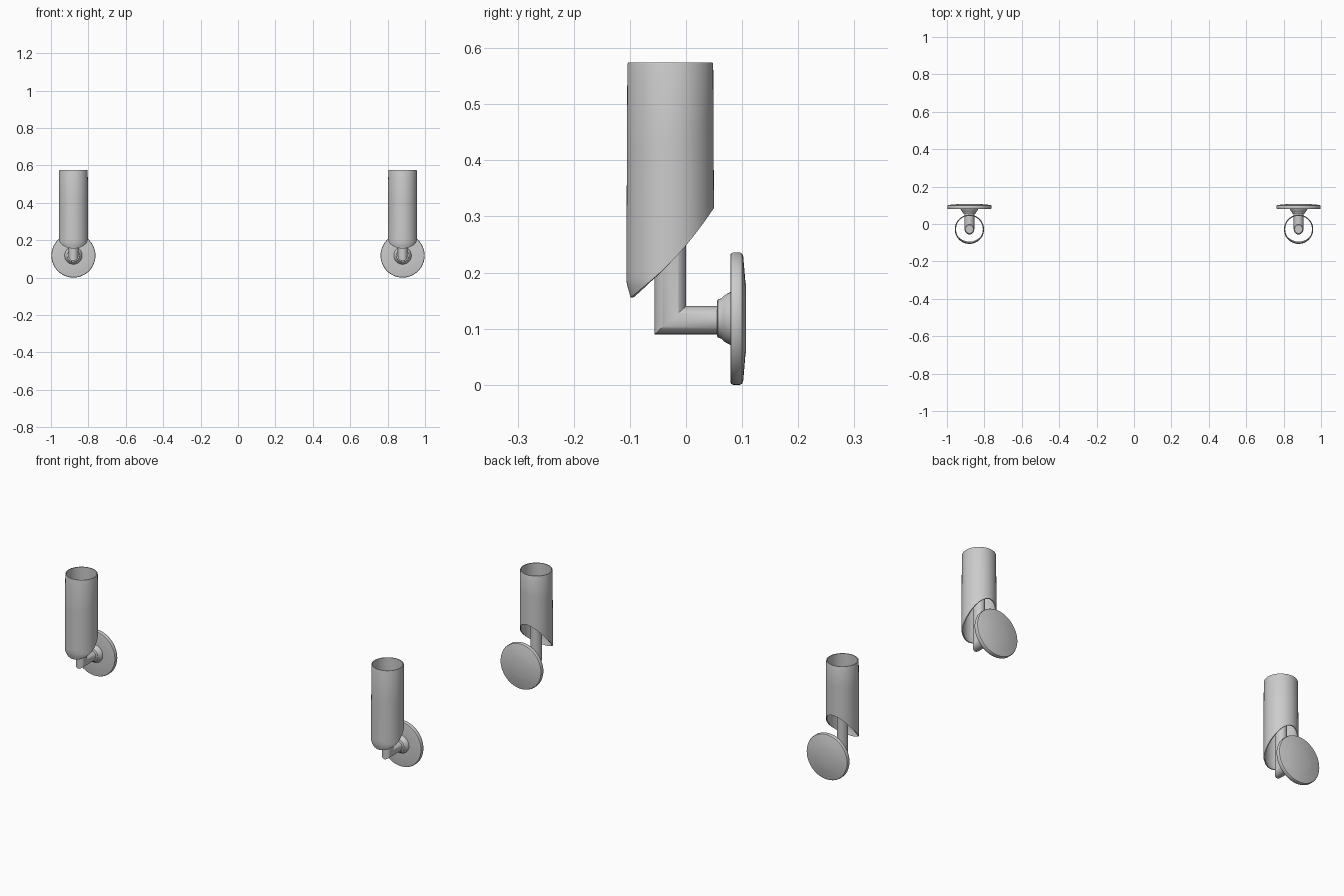
import bpy, bmesh, math

if "Cube" in bpy.data.objects:
    bpy.data.objects.remove(bpy.data.objects["Cube"])

N = 64
SIDE_X = 0.88
PLATE_Z = 0.118
AXIS_Y = -0.028


def skin(name, x, rings, cap=True):
    """Join a list of equal rings into a smooth surface; cap ends or loop it closed."""
    bm = bmesh.new()
    rows = [[bm.verts.new(p) for p in ring] for ring in rings]
    n = len(rows[0])
    pairs = list(zip(rows, rows[1:]))
    if not cap:
        pairs.append((rows[-1], rows[0]))
    for a, b in pairs:
        for i in range(n):
            j = (i + 1) % n
            bm.faces.new((a[i], a[j], b[j], b[i]))
    if cap:
        bm.faces.new(rows[0])
        bm.faces.new(rows[-1])
    bmesh.ops.recalc_face_normals(bm, faces=bm.faces)
    mesh = bpy.data.meshes.new(name)
    bm.to_mesh(mesh)
    bm.free()
    ob = bpy.data.objects.new(name, mesh)
    ob.location.x = x
    bpy.context.collection.objects.link(ob)
    bpy.ops.object.select_all(action='DESELECT')
    ob.select_set(True)
    bpy.context.view_layer.objects.active = ob
    bpy.ops.object.shade_smooth_by_angle(angle=math.radians(35))
    return ob


def circle(fn, n=N):
    return [fn(math.cos(2 * math.pi * i / n), math.sin(2 * math.pi * i / n)) for i in range(n)]


# Wall plate and stepped collar, turned about the y axis: (radius, y)
plate_profile = [(0.06, 0.107), (0.064, 0.106), (0.111, 0.102), (0.116, 0.100),
                 (0.118, 0.096), (0.118, 0.084), (0.116, 0.080), (0.112, 0.079),
                 (0.047, 0.079), (0.044, 0.073), (0.040, 0.067), (0.036, 0.063),
                 (0.034, 0.057), (0.031, 0.055)]
plate_rings = [circle(lambda c, s, r=r, y=y: (r * c, y, PLATE_Z + r * s))
               for r, y in plate_profile]

# Mitred arm: out from the wall, then up inside the shade
ARM_Z, RY, RZ, RX = 0.115, 0.028, 0.025, 0.026
arm_rings = [
    circle(lambda c, s: (RX * c, 0.06, ARM_Z + RZ * s)),
    circle(lambda c, s: (RX * c, AXIS_Y + RY * s, ARM_Z + RZ * s)),
    circle(lambda c, s: (RX * c, AXIS_Y + RY * s, 0.345)),
    circle(lambda c, s: (RX * 0.8 * c, AXIS_Y + RY * 0.8 * s, 0.352)),
]

# Shade: open tube with a curved slanting lower edge
TOP = 0.574
WALL = 0.005


def lower_edge(y):
    t = (y + 0.107) / 0.157
    return 0.155 + 0.088 * t + 0.072 * t * t


def shade_ring(f, inset):
    def point(c, s):
        low = lower_edge(AXIS_Y + 0.078 * s)
        z = low + (TOP - low) * f
        r = 0.0765 + 0.002 * (TOP - z) / 0.4 - inset
        r -= 0.008 * max(0.0, (0.183 - z) / 0.028)   # lip turns inward at the tip
        return (r * c, AXIS_Y + r * s, z)
    return circle(point)


steps = [0, 0.02, 0.045, 0.07, 0.12, 0.3, 0.6, 0.99, 1]
shade_rings = [shade_ring(f, 0.001 if f == 1 else 0) for f in steps]
shade_rings += [shade_ring(f, WALL) for f in reversed(steps)]

# A matching pair of wall lights
for side, x in (("left", -SIDE_X), ("right", SIDE_X)):
    skin(side + "_wall_plate", x, plate_rings)
    skin(side + "_arm", x, arm_rings)
    skin(side + "_shade", x, shade_rings, cap=False)
